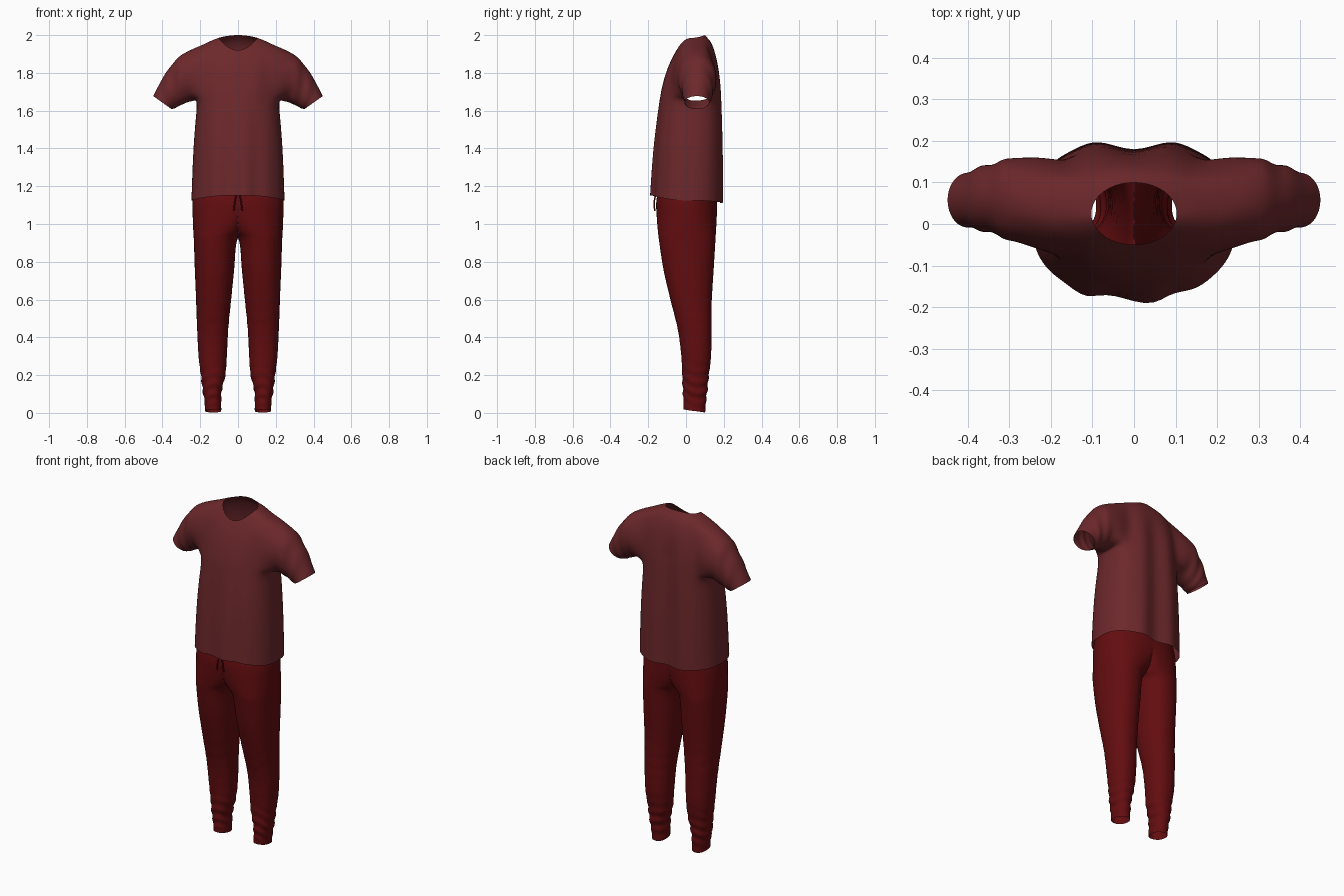
import bpy, bmesh, math

if "Cube" in bpy.data.objects:
    bpy.data.objects.remove(bpy.data.objects["Cube"])


def material(name, rgb):
    m = bpy.data.materials.new(name)
    m.diffuse_color = (*rgb, 1)
    m.use_nodes = True
    m.node_tree.nodes["Principled BSDF"].inputs["Base Color"].default_value = m.diffuse_color
    return m


def spline(keys, n):
    """Catmull-Rom samples through tuples, n steps per segment."""
    out = []
    for i in range(len(keys) - 1):
        a, b = keys[max(i - 1, 0)], keys[i]
        c, d = keys[i + 1], keys[min(i + 2, len(keys) - 1)]
        for k in range(n):
            t = k / n
            out.append(tuple(0.5 * (2 * q + (r - p) * t + (2 * p - 5 * q + 4 * r - s) * t * t
                                    + (3 * q - p - 3 * r + s) * t ** 3)
                             for p, q, r, s in zip(a, b, c, d)))
    out.append(tuple(keys[-1]))
    return out


def power(v, e):
    return math.copysign(abs(v) ** e, v)


def bump(v, width):
    return math.exp(-(v / width) ** 2)


def finish(name, bm, mat, mirror=False):
    bmesh.ops.delete(bm, geom=[v for v in bm.verts if not v.link_faces], context='VERTS')
    bmesh.ops.recalc_face_normals(bm, faces=bm.faces)
    for f in bm.faces:
        f.smooth = True
    me = bpy.data.meshes.new(name)
    bm.to_mesh(me)
    bm.free()
    ob = bpy.data.objects.new(name, me)
    bpy.context.collection.objects.link(ob)
    me.materials.append(mat)
    if mirror:
        ob.modifiers.new("mirror", 'MIRROR').merge_threshold = 0.0005
    sub = ob.modifiers.new("smooth", 'SUBSURF')
    sub.levels = sub.render_levels = 1
    return ob


shirt_mat = material("shirt_cloth", (0.15, 0.021, 0.024))
pants_mat = material("pants_cloth", (0.125, 0.004, 0.005))

# Shirt torso: half width, front y, back y, then front / side / back z, roundness
TORSO = [(.247, -.172, .200, 1.152, 1.125, 1.112, .80),
         (.236, -.162, .200, 1.40, 1.40, 1.40, .80),
         (.216, -.138, .195, 1.66, 1.655, 1.66, .80),
         (.208, -.118, .187, 1.76, 1.76, 1.77, .80),
         (.205, -.095, .166, 1.83, 1.865, 1.88, .82),
         (.185, -.070, .135, 1.885, 1.948, 1.957, .9),
         (.103, -.050, .100, 1.92, 1.985, 2.0, 1.0)]
# Sleeve sections: top x, top z, bottom x, bottom z, front y, back y
SLEEVE = [(.285, 1.908, .245, 1.645, -.052, .165),
          (.355, 1.838, .285, 1.632, -.030, .152),
          (.408, 1.757, .325, 1.616, -.015, .137),
          (.449, 1.677, .350, 1.607, -.008, .123)]
N, STEP = 48, 4
bm = bmesh.new()
rows = []
for rx, yf, yb, zf, zs, zb, e in spline(TORSO, STEP):
    row = []
    for i in range(N):
        a = math.tau * i / N
        c, s = math.cos(a), math.sin(a)
        x = rx * power(c, e)
        y = (yf + yb) / 2 + (yb - yf) / 2 * power(s, e)
        z = zs * c * c + (zb if s > 0 else zf) * s * s
        low = min(max((1.70 - z) / .55, 0), 1)
        # hanging folds in front, spine hollow behind
        if s < 0:
            y -= -s * low * (.018 * bump(x + .12, .03) + .032 * bump(x - .03, .035)
                             + .008 * bump(x - .15, .03))
        else:
            y -= s * .025 * bump(x, .05) * min(max((1.95 - z) / .2, 0), 1)
            y += s * low * .008 * bump(abs(x) - .1, .03)
        row.append(bm.verts.new((x, y, z)))
    rows.append(row)

R0, R1, HALF = 2 * STEP, 5 * STEP, 6   # armhole rows and half width in columns


def in_armhole(r, i):
    return R0 <= r < R1 and any((i - c + HALF) % N < 2 * HALF for c in (0, N // 2))


for r in range(len(rows) - 1):
    for i in range(N):
        if not in_armhole(r, i):
            j = (i + 1) % N
            bm.faces.new((rows[r][i], rows[r][j], rows[r + 1][j], rows[r + 1][i]))

# Sleeves grown out of the armholes
for side, mid in ((1, 0), (-1, N // 2)):
    lo, hi = mid - HALF, mid + HALF
    rim = ([(R0, i) for i in range(lo, hi)] + [(r, hi) for r in range(R0, R1)]
           + [(R1, i) for i in range(hi, lo, -1)] + [(r, lo) for r in range(R1, R0, -1)])
    strips = []
    for r, i in rim:
        v = rows[r][i % N]
        ang = math.atan2((v.co.z - 1.79) / .14, (v.co.y - .04) / .105)
        c, s = math.cos(ang), math.sin(ang)
        keys = [tuple(v.co)]
        for tx, tz, bx, bz, yf, yb in SLEEVE:
            keys.append((side * ((tx + bx) / 2 + (tx - bx) / 2 * s),
                         (yf + yb) / 2 + (yb - yf) / 2 * c,
                         (tz + bz) / 2 + (tz - bz) / 2 * s))
        path = spline(keys, 4)[1:]
        strip = [v]
        for k, (x, y, z) in enumerate(path):
            ripple = .004 * math.sin(k * 1.3 + 2 * s) * min(1, (len(path) - k) / 5)
            strip.append(bm.verts.new((x, y + ripple * c, z + ripple * s * .5)))
        strips.append(strip)
    for p, q in zip(strips, strips[1:] + strips[:1]):
        for k in range(len(p) - 1):
            bm.faces.new((p[k], q[k], q[k + 1], p[k + 1]))

# Relax the cloth around the armhole seams
for _ in range(4):
    near = [v for v in bm.verts if v.link_faces and not v.is_boundary
            and .12 < abs(v.co.x) < .31 and v.co.z > 1.58]
    bmesh.ops.smooth_vert(bm, verts=near, factor=.5, use_axis_x=True,
                          use_axis_y=True, use_axis_z=True)
finish("shirt", bm, shirt_mat)

# Pants leg sections: z, inner x, outer x, front y, back y (inner side clamps at x = 0)
LEG = [(1.20, -.20, .226, -.140, .152), (1.12, -.20, .242, -.158, .165),
       (1.03, -.11, .240, -.155, .163), (.96, -.035, .237, -.149, .159),
       (.91, .006, .234, -.143, .156), (.76, .020, .229, -.120, .147),
       (.60, .036, .222, -.083, .137), (.44, .052, .216, -.043, .135),
       (.30, .059, .209, -.025, .133), (.20, .067, .197, -.020, .121),
       (.12, .086, .187, -.017, .113), (.06, .089, .178, -.014, .106),
       (.002, .089, .174, -.013, .101)]
M = 40
bm = bmesh.new()
rings = []
for z, xi, xo, yf, yb in spline(LEG, 5):
    ring = []
    # bunched wrinkles towards the ankle
    amount = .0045 * bump(z - .14, .10) + .002 * bump(z - .5, .15)
    for i in range(M):
        a = math.tau * i / M
        c, s = math.cos(a), math.sin(a)
        w = amount * math.sin(z * 110 + 2.2 * math.sin(a + .6) + 1.3 * math.cos(2 * a))
        x = (xi + xo) / 2 + ((xo - xi) / 2 + w) * power(c, .9)
        y = (yf + yb) / 2 + ((yb - yf) / 2 + w) * power(s, .9)
        tilt = .016 * (1 - s) / 2 * bump(z, .06)
        ring.append(bm.verts.new((max(x, 0), y, z + tilt)))
    rings.append(ring)
for p, q in zip(rings, rings[1:]):
    for i in range(M):
        j = (i + 1) % M
        quad = (p[i], p[j], q[j], q[i])
        if any(v.co.x > 1e-6 for v in quad):
            bm.faces.new(quad)
finish("pants", bm, pants_mat, mirror=True)

# Drawstring ends hanging below the shirt hem
for side in (-1, 1):
    cu = bpy.data.curves.new("drawstring", 'CURVE')
    cu.dimensions = '3D'
    cu.bevel_depth = .004
    cu.bevel_resolution = 2
    cu.use_fill_caps = True
    sp = cu.splines.new('POLY')
    pts = spline([(side * .008, -.158, 1.16), (side * .016, -.168, 1.12),
                  (side * .022, -.166, 1.07)], 5)
    sp.points.add(len(pts) - 1)
    for p, co in zip(sp.points, pts):
        p.co = (*co, 1)
    cu.materials.append(pants_mat)
    bpy.context.collection.objects.link(bpy.data.objects.new("drawstring", cu))
